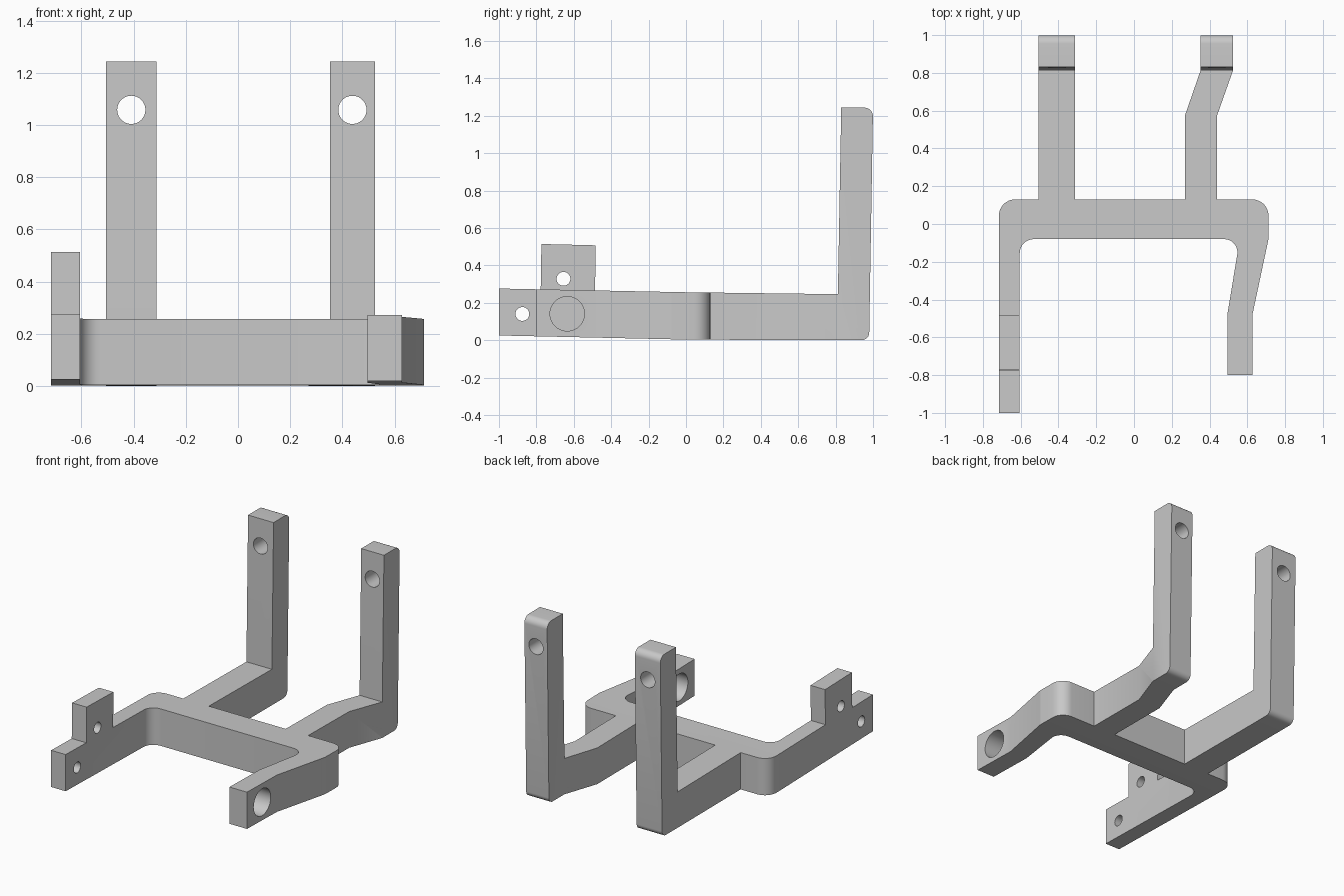
import bpy, bmesh, math
from mathutils import Vector, Matrix

cube = bpy.data.objects.get("Cube")
if cube:
    bpy.data.objects.remove(cube, do_unlink=True)

GREY = (0.58, 0.58, 0.58, 1.0)
mat = bpy.data.materials.new("matte grey")
mat.use_nodes = True
mat.diffuse_color = GREY
mat.node_tree.nodes["Principled BSDF"].inputs["Base Color"].default_value = GREY


def rounded(corners, steps=8):
    """Outline from (u, v, radius) corners, with true arcs at rounded ones."""
    out = []
    for i, (x, y, r) in enumerate(corners):
        p = Vector((x, y))
        if not r:
            out.append(p)
            continue
        u = (Vector(corners[i - 1][:2]) - p).normalized()
        v = (Vector(corners[(i + 1) % len(corners)][:2]) - p).normalized()
        half = u.angle(v) / 2
        centre = p + (u + v).normalized() * r / math.sin(half)
        start = (p + u * r / math.tan(half) - centre).normalized()
        end = (p + v * r / math.tan(half) - centre).normalized()
        for k in range(steps + 1):
            t = k / steps
            sweep = math.pi - 2 * half
            arm = (start * math.sin((1 - t) * sweep) + end * math.sin(t * sweep)) / math.sin(sweep)
            out.append(centre + arm * r)
    return out


def finish(bm, name):
    bmesh.ops.recalc_face_normals(bm, faces=bm.faces)
    mesh = bpy.data.meshes.new(name)
    bm.to_mesh(mesh)
    bm.free()
    mesh.materials.append(mat)
    ob = bpy.data.objects.new(name, mesh)
    bpy.context.collection.objects.link(ob)
    return ob


def prism(outline, to_3d, lo, hi):
    """Extrude an outline between two depths."""
    bm = bmesh.new()
    face = bm.faces.new([bm.verts.new(to_3d(p, lo)) for p in outline])
    ext = bmesh.ops.extrude_face_region(bm, geom=[face])
    move = Vector(to_3d(outline[0], hi)) - Vector(to_3d(outline[0], lo))
    bmesh.ops.translate(bm, vec=move, verts=[g for g in ext["geom"] if isinstance(g, bmesh.types.BMVert)])
    return bm


def side_profile(p, x):
    return (x, p.x, p.y)


def plan(p, z):
    return (p.x, p.y, z)


def combine(body, other, operation):
    mod = body.modifiers.new(operation, 'BOOLEAN')
    mod.operation, mod.object, mod.solver = operation, other, 'EXACT'
    bpy.context.view_layer.objects.active = body
    bpy.ops.object.modifier_apply(modifier=mod.name)
    bpy.data.objects.remove(other, do_unlink=True)


def drill(body, centre, radius, axis):
    bm = bmesh.new()
    turn = Matrix.Rotation(math.pi / 2, 4, 'Y' if axis == 'X' else 'X')
    bmesh.ops.create_cone(bm, cap_ends=True, segments=40, radius1=radius, radius2=radius,
                          depth=0.5, matrix=Matrix.Translation(centre) @ turn)
    cutter = finish(bm, "hole_cutter")
    cutter.hide_render = True
    combine(body, cutter, 'DIFFERENCE')


# Crossbar with two front arms and two rear arms, as one plan outline
bm = prism(rounded([
    (-0.715, -1.0, 0), (-0.605, -1.0, 0), (-0.605, -0.08, 0.075),
    (0.56, -0.08, 0.07), (0.495, -0.475, 0), (0.495, -0.8, 0),
    (0.628, -0.8, 0), (0.628, -0.475, 0), (0.712, -0.08, 0.1),
    (0.712, 0.13, 0.085), (0.44, 0.13, 0), (0.44, 0.575, 0),
    (0.524, 0.812, 0), (0.352, 0.812, 0), (0.27, 0.575, 0),
    (0.27, 0.13, 0), (-0.312, 0.13, 0), (-0.312, 0.812, 0),
    (-0.505, 0.812, 0), (-0.505, 0.13, 0), (-0.715, 0.13, 0.085)]), plan, 0, 1)

# Slight fall towards the back, steeper ahead of the crossbar
bmesh.ops.bisect_plane(bm, geom=bm.verts[:] + bm.edges[:] + bm.faces[:],
                       plane_co=(0, 0, 0), plane_no=(0, 1, 0))
for v in bm.verts:
    y = v.co.y
    if v.co.z > 0.5:
        v.co.z = 0.256 - y * (0.02 if y < 0 else 0.0125)
    else:
        v.co.z = 0.003 - y * (0.022 if y < 0 else 0.0037)
bracket = finish(bm, "bracket_frame")

# Rear uprights with rounded back corners and a hole near the top
upright = rounded([(0.812, 0, 0), (0.979, 0, 0.04), (1.0, 1.243, 0.045), (0.83, 1.243, 0), (0.812, 0.246, 0)])
for name, x0, x1 in (("right_upright", -0.505, -0.312), ("left_upright", 0.352, 0.524)):
    combine(bracket, finish(prism(upright, side_profile, x0, x1), name), 'UNION')
    drill(bracket, ((x0 + x1) / 2, 0.91, 1.058), 0.054, 'Y')

# Raised tab on the right front arm
tab = rounded([(-0.778, 0.2, 0), (-0.487, 0.2, 0), (-0.483, 0.507, 0), (-0.773, 0.514, 0)])
combine(bracket, finish(prism(tab, side_profile, -0.715, -0.605), "right_tab"), 'UNION')

# Cross holes in the front arms
drill(bracket, (-0.66, -0.875, 0.14), 0.037, 'X')
drill(bracket, (-0.66, -0.655, 0.328), 0.037, 'X')
drill(bracket, (0.56, -0.635, 0.141), 0.092, 'X')

bpy.ops.object.select_all(action='DESELECT')
bracket.select_set(True)
bpy.context.view_layer.objects.active = bracket
bpy.ops.object.shade_smooth_by_angle(angle=math.radians(25))
